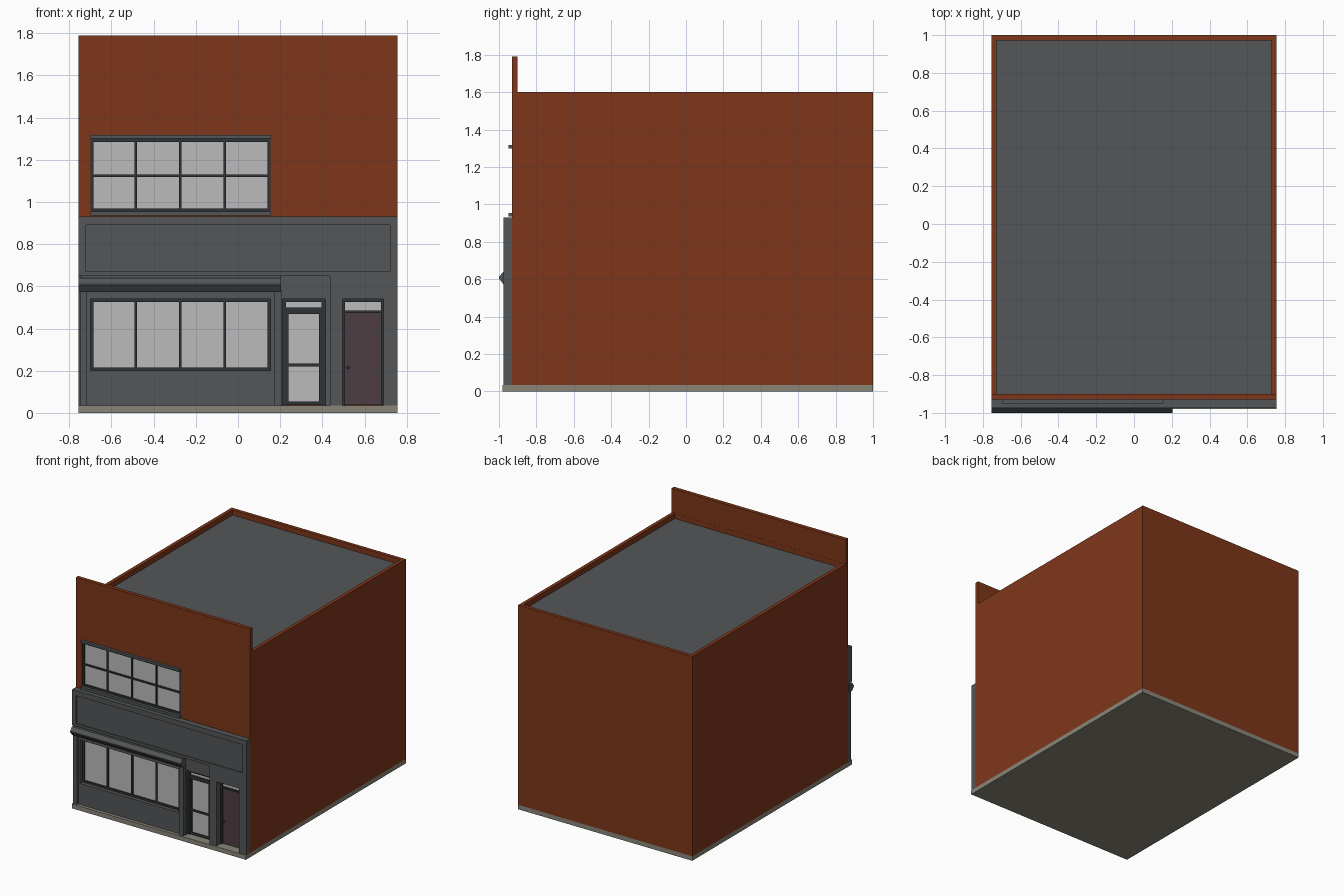
import bpy, bmesh
from mathutils import Vector

if "Cube" in bpy.data.objects:
    bpy.data.objects.remove(bpy.data.objects["Cube"])


def material(name, r, g, b):
    m = bpy.data.materials.new(name)
    m.diffuse_color = (r, g, b, 1)
    m.use_nodes = True
    m.node_tree.nodes["Principled BSDF"].inputs["Base Color"].default_value = m.diffuse_color
    return m


BRICK = material("brick", 0.21, 0.037, 0.01)
PAINT = material("grey_paint", 0.088, 0.092, 0.096)
FRAME = material("dark_frame", 0.03, 0.033, 0.038)
GLASS = material("pale_glass", 0.5, 0.5, 0.5)
STONE = material("stone", 0.25, 0.24, 0.19)
DOOR = material("door_paint", 0.075, 0.048, 0.055)


def finish(name, bm, *mats):
    bmesh.ops.recalc_face_normals(bm, faces=bm.faces[:])
    me = bpy.data.meshes.new(name)
    bm.to_mesh(me)
    bm.free()
    ob = bpy.data.objects.new(name, me)
    bpy.context.collection.objects.link(ob)
    for m in mats:
        me.materials.append(m)
    return ob


def panel(name, rect, y0, y1, mat, holes=()):
    """Upright slab rect=(x0,x1,z0,z1), from y0 to y1, with rectangular holes."""
    xs = sorted({x for r in (rect, *holes) for x in r[:2]})
    zs = sorted({z for r in (rect, *holes) for z in r[2:]})
    bm = bmesh.new()
    grid = [[bm.verts.new((x, y0, z)) for z in zs] for x in xs]
    for i in range(len(xs) - 1):
        for j in range(len(zs) - 1):
            cx, cz = (xs[i] + xs[i + 1]) / 2, (zs[j] + zs[j + 1]) / 2
            if not any(a < cx < b and c < cz < d for a, b, c, d in holes):
                bm.faces.new((grid[i][j], grid[i + 1][j],
                              grid[i + 1][j + 1], grid[i][j + 1]))
    bmesh.ops.delete(bm, geom=[v for v in bm.verts if not v.link_faces], context='VERTS')
    ext = bmesh.ops.extrude_face_region(bm, geom=bm.faces[:], use_keep_orig=True)
    bmesh.ops.translate(bm, vec=(0, y1 - y0, 0),
                        verts=[g for g in ext["geom"] if isinstance(g, bmesh.types.BMVert)])
    return finish(name, bm, mat)


def glazing(name, rect, y, bars_x, bars_z, edge=0.015, bar=0.012):
    """Framed window: outer frame, glazing bars and glass."""
    x0, x1, z0, z1 = rect
    h = bar / 2
    cuts_x = [x0 + edge - h] + bars_x + [x1 - edge + h]
    cuts_z = [z0 + edge - h] + bars_z + [z1 - edge + h]
    holes = [(a + h, b - h, c + h, d - h)
             for a, b in zip(cuts_x, cuts_x[1:]) for c, d in zip(cuts_z, cuts_z[1:])]
    panel(name + "_frame", rect, y, y + 0.02, FRAME, holes)
    panel(name + "_glass", (x0 + 0.005, x1 - 0.005, z0 + 0.005, z1 - 0.005),
          y + 0.01, y + 0.015, GLASS)


W = 0.755
UPPER = (-0.70, 0.155, 0.955, 1.30)
SHOP = (-0.70, 0.155, 0.20, 0.54)
ENTRY = (0.21, 0.415, 0.035, 0.54)
SIDE = (0.495, 0.69, 0.035, 0.54)
MULLIONS = [-0.485, -0.273, -0.062]

# plinth and brick walls
panel("plinth", (-W, W, 0, 0.035), -0.98, 1, STONE)
panel("front_wall", (-W, W, 0.035, 1.79), -0.93, -0.90, BRICK, [UPPER, SHOP, ENTRY, SIDE])

# main body: box whose top is inset and sunk to leave a low parapet
bm = bmesh.new()
bmesh.ops.create_cube(bm, size=1)
bmesh.ops.scale(bm, vec=(2 * W, 1.9, 1.565), verts=bm.verts)
bmesh.ops.translate(bm, vec=(0, 0.05, 0.035 + 1.565 / 2), verts=bm.verts)
top = max(bm.faces, key=lambda f: f.calc_center_median().z)
bmesh.ops.inset_region(bm, faces=[top], thickness=0.028, use_even_offset=True)
for v in top.verts:
    if v.co.y < 0:
        v.co.y = -0.9 + 0.001
ext = bmesh.ops.extrude_face_region(bm, geom=[top])
roof = [g for g in ext["geom"] if isinstance(g, bmesh.types.BMFace)][0]
bmesh.ops.translate(bm, vec=(0, 0, -0.04), verts=roof.verts)
roof.material_index = 1
if top.is_valid:
    bmesh.ops.delete(bm, geom=[top], context='FACES_ONLY')
finish("brick_body", bm, BRICK, PAINT)

# painted shopfront: outer layer, sunk sign board, window surround
SIGN = (-0.72, 0.72, 0.67, 0.89)
BAY = (-W, 0.435, 0.035, 0.65)
panel("shopfront_surround", (-W, W, 0.035, 0.93), -0.975, -0.93, PAINT, [SIGN, BAY, SIDE])
panel("sign_board", SIGN, -0.967, -0.935, PAINT)
panel("bay_panel", (-0.75, 0.435, 0.035, 0.65), -0.94, -0.93, PAINT, [SHOP, ENTRY])
panel("window_surround", (-0.75, 0.205, 0.035, 0.65), -0.955, -0.94, PAINT, [SHOP])
for x, side in ((-0.75, "left"), (0.173, "right")):
    panel(side + "_pilaster", (x, x + 0.034, 0.035, 0.58), -0.97, -0.94, PAINT)

# pointed cornice over the shop window
bm = bmesh.new()
profile = [(-0.94, 0.64), (-0.977, 0.64), (-1, 0.612), (-1, 0.604), (-0.977, 0.575), (-0.94, 0.575)]
face = bm.faces.new([bm.verts.new((-W, y, z)) for y, z in profile])
ext = bmesh.ops.extrude_face_region(bm, geom=[face], use_keep_orig=True)
bmesh.ops.translate(bm, vec=(0.205 + W, 0, 0),
                    verts=[g for g in ext["geom"] if isinstance(g, bmesh.types.BMVert)])
finish("shop_cornice", bm, PAINT)

# windows with lintel and sill
glazing("shop_window", SHOP, -0.925, MULLIONS, [])
glazing("upper_window", UPPER, -0.927, MULLIONS, [1.125])
panel("upper_sill", (-0.70, 0.157, 0.935, 0.955), -0.95, -0.925, PAINT)
panel("upper_lintel", (-0.70, 0.157, 1.30, 1.317), -0.95, -0.925, PAINT)

# glazed shop entrance: frame, door leaf, glass
panel("entrance_frame", ENTRY, -0.922, -0.90, FRAME,
      [(0.228, 0.397, 0.50, 0.525), (0.225, 0.40, 0.035, 0.485)])
panel("entrance_door", (0.225, 0.40, 0.037, 0.485), -0.917, -0.902, FRAME,
      [(0.24, 0.385, 0.235, 0.47), (0.24, 0.385, 0.055, 0.22)])
panel("entrance_glass", (0.22, 0.405, 0.04, 0.53), -0.909, -0.905, GLASS)

# solid side door: frame, fanlight, leaf, knob
panel("side_door_frame", SIDE, -0.922, -0.90, FRAME,
      [(0.508, 0.677, 0.485, 0.525), (0.508, 0.677, 0.035, 0.473)])
panel("fanlight_glass", (0.50, 0.685, 0.48, 0.53), -0.909, -0.905, GLASS)
panel("side_door", (0.508, 0.677, 0.037, 0.473), -0.913, -0.902, DOOR)
bm = bmesh.new()
bmesh.ops.create_uvsphere(bm, u_segments=10, v_segments=6, radius=0.007)
bmesh.ops.translate(bm, vec=(0.523, -0.918, 0.215), verts=bm.verts)
finish("door_knob", bm, FRAME)
